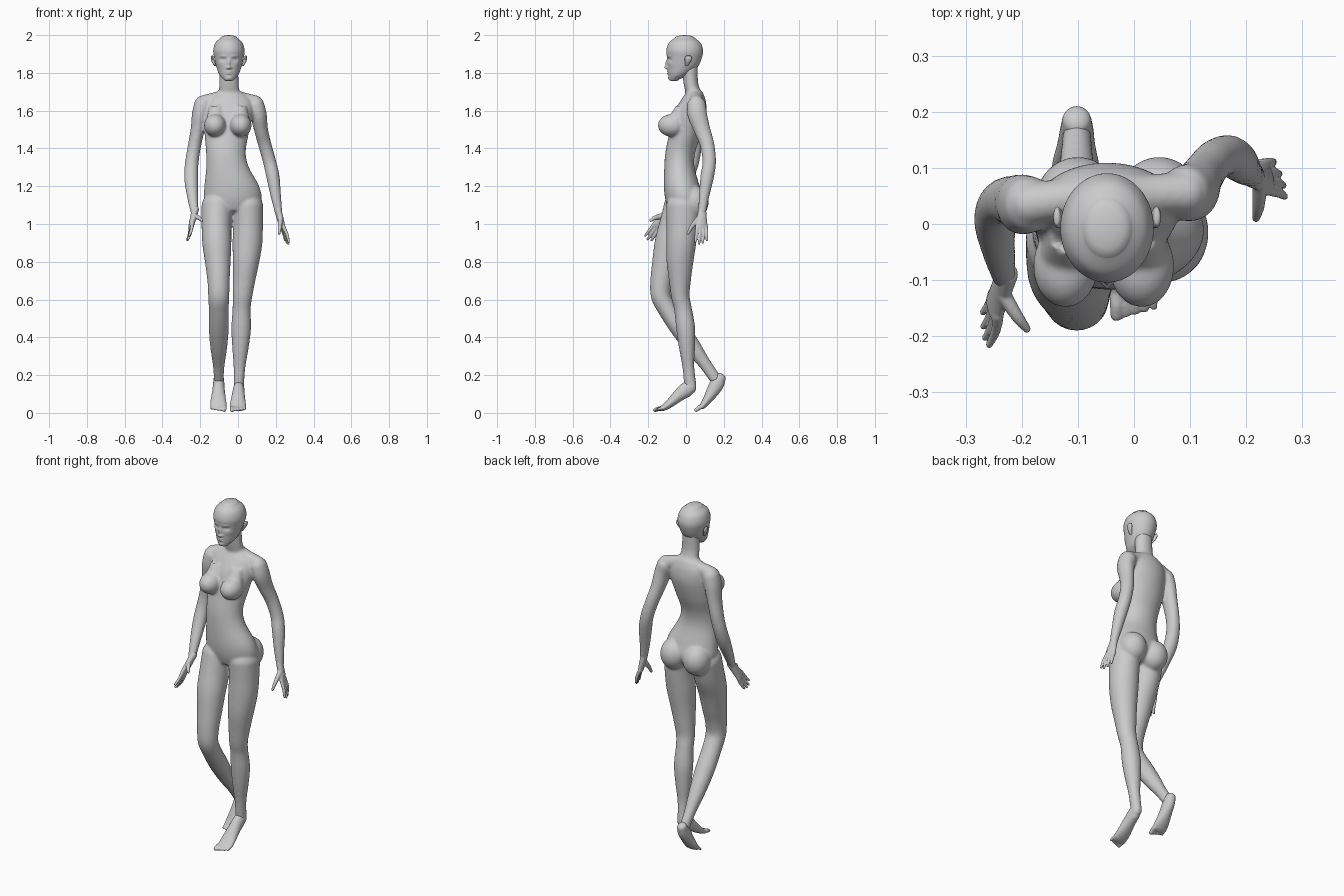
import bpy, bmesh, math
from mathutils import Vector, Matrix

X, Z = Vector((1, 0, 0)), Vector((0, 0, 1))


def spline(pts, sub):
    """Smooth rows of (x, y, z, ra, rb) through the given rows."""
    out = []
    for i in range(len(pts) - 1):
        p0, p1, p2, p3 = (pts[max(0, min(len(pts) - 1, i + k))] for k in (-1, 0, 1, 2))
        for s in range(sub):
            t = s / sub
            out.append([0.5 * (2 * b + (c - a) * t + (2 * a - 5 * b + 4 * c - d) * t * t
                               + (3 * b - a - 3 * c + d) * t ** 3)
                        for a, b, c, d in zip(p0, p1, p2, p3)])
    return out + [list(pts[-1])]


def tube(bm, pts, side=X, flat=False, seg=32, sub=6, cap=0.7):
    """Loft elliptical rings along a path, with domed ends."""
    rows = spline(pts, sub)
    side = Vector(side).normalized()
    c = [Vector(r[:3]) for r in rows]
    frames = []
    for i, r in enumerate(rows):
        t = Z if flat else (c[min(i + 1, len(c) - 1)] - c[max(i - 1, 0)]).normalized()
        frames.append((c[i], t, r[3], r[4]))

    def dome(f, sign):
        o, t, ra, rb = f
        h = cap * min(ra, rb)
        return [(o + t * sign * h * math.sin(a), t, ra * math.cos(a), rb * math.cos(a))
                for a in (0.4, 0.8, 1.15, 1.45)]
    frames = dome(frames[0], -1)[::-1] + frames + dome(frames[-1], 1)
    rings = []
    for o, t, ra, rb in frames:
        a = (side - t * side.dot(t)).normalized()
        b = t.cross(a)
        rings.append([bm.verts.new(o + a * ra * math.cos(2 * math.pi * k / seg)
                                   + b * rb * math.sin(2 * math.pi * k / seg)) for k in range(seg)])
    for r, s in zip(rings, rings[1:]):
        for k in range(seg):
            n = (k + 1) % seg
            bm.faces.new((r[k], r[n], s[n], s[k]))
    bm.faces.new(rings[0][::-1])
    bm.faces.new(rings[-1])


def ball(bm, loc, scale):
    m = Matrix.Translation(loc) @ Matrix.Diagonal((*scale, 1))
    bmesh.ops.create_uvsphere(bm, u_segments=32, v_segments=20, radius=1, matrix=m)


def finish(name, bm, voxel=None, smooth=4):
    """Turn the parts into one object, fused and relaxed."""
    bmesh.ops.recalc_face_normals(bm, faces=bm.faces[:])
    for f in bm.faces:
        f.smooth = True
    me = bpy.data.meshes.new(name)
    bm.to_mesh(me)
    bm.free()
    ob = bpy.data.objects.new(name, me)
    bpy.context.collection.objects.link(ob)
    if voxel:
        m = ob.modifiers.new("fuse", 'REMESH')
        m.mode, m.voxel_size, m.use_smooth_shade = 'VOXEL', voxel, True
        m = ob.modifiers.new("relax", 'SMOOTH')
        m.factor, m.iterations = 0.5, smooth
    return ob


# Body: torso, neck, limbs
bm = bmesh.new()
tube(bm, [(-.03, -.015, 1.08, .125, .08), (-.028, -.01, 1.13, .152, .1),
          (-.033, -.022, 1.2, .145, .095), (-.055, -.035, 1.3, .113, .08),
          (-.064, -.03, 1.38, .105, .079), (-.06, -.003, 1.48, .117, .086),
          (-.05, .02, 1.58, .128, .088), (-.047, .037, 1.65, .12, .068),
          (-.047, .045, 1.695, .075, .045)], flat=True, seg=48, cap=.3)
tube(bm, [(-.19, .035, 1.638, .04, .042), (-.12, .045, 1.662, .036, .036),
          (-.047, .053, 1.68, .04, .036), (.025, .053, 1.662, .036, .036),
          (.095, .055, 1.638, .04, .042)], side=(0, 1, 0))
tube(bm, [(-.047, .05, 1.66, .068, .048), (-.047, .038, 1.7, .056, .042),
          (-.048, .025, 1.75, .051, .039), (-.048, .02, 1.84, .05, .043)], flat=True)
for x in (-.122, .014):
    # chest and seat
    ball(bm, (x, -.075, 1.522), (.058, .074, .06))
    tube(bm, [(x * .9 - .005, -.02, 1.63, .035, .03), (x, -.065, 1.53, .052, .05)], flat=True)
for x in (-.1, .045):
    ball(bm, (x, .04, 1.115), (.076, .08, .088))

arm_right = [(-.185, .035, 1.635, .047, .05), (-.2, .035, 1.58, .044, .054),
             (-.214, .04, 1.5, .037, .047), (-.233, .042, 1.4, .035, .04),
             (-.245, .03, 1.32, .036, .037), (-.248, 0, 1.24, .037, .035),
             (-.24, -.055, 1.14, .029, .027), (-.23, -.1, 1.06, .021, .019)]
arm_left = [(.09, .055, 1.635, .047, .05), (.108, .06, 1.58, .044, .052),
            (.122, .085, 1.5, .037, .044), (.142, .112, 1.42, .035, .038),
            (.167, .123, 1.33, .035, .036), (.185, .112, 1.25, .035, .036),
            (.2, .096, 1.15, .028, .028), (.215, .085, 1.06, .02, .021)]
leg_left = [(.05, -.015, 1.1, .083, .09), (.053, -.018, 1, .079, .085),
            (.05, -.025, .9, .079, .079), (.042, -.032, .8, .07, .071),
            (.032, -.032, .7, .059, .058), (.024, -.03, .62, .052, .049),
            (.019, -.016, .55, .048, .047), (.017, -.002, .45, .052, .05),
            (.013, .005, .35, .044, .043), (.008, .012, .25, .032, .032),
            (.005, .02, .17, .028, .032), (.005, .025, .13, .028, .032)]
leg_right = [(-.11, -.025, 1.1, .083, .09), (-.114, -.052, 1, .079, .088),
             (-.112, -.086, .9, .077, .08), (-.107, -.109, .8, .068, .07),
             (-.103, -.13, .7, .059, .059), (-.102, -.133, .62, .056, .053),
             (-.102, -.1, .55, .053, .05), (-.102, -.035, .45, .053, .05),
             (-.102, .035, .35, .045, .044), (-.102, .1, .26, .032, .033),
             (-.102, .142, .2, .027, .031), (-.102, .155, .18, .027, .03)]
for limb in (arm_right, arm_left, leg_left, leg_right):
    tube(bm, limb)
finish("body", bm, .0065, 10)

# Head: lofted skull, face pushed in and out with soft bumps
bm = bmesh.new()
HX = -.048
tube(bm, [(HX, -.063, 1.765, .028, .026), (HX, -.04, 1.79, .05, .053),
          (HX, -.018, 1.83, .066, .079), (HX, -.008, 1.88, .078, .092),
          (HX, -.007, 1.92, .083, .097), (HX, -.007, 1.96, .071, .083),
          (HX, -.007, 1.985, .044, .053)], flat=True, seg=112, sub=10, cap=.33)
bumps = [(0, 1.828, .009, .008, -.017), (0, 1.85, .007, .018, -.011),
         (.032, 1.871, .014, .008, .011), (.03, 1.889, .018, .006, -.003),
         (.032, 1.871, .008, .005, -.006), (.011, 1.826, .006, .005, -.007),
         (0, 1.806, .016, .004, -.007), (0, 1.796, .014, .004, -.007),
         (0, 1.801, .018, .0022, .004), (0, 1.772, .016, .01, -.004),
         (.045, 1.845, .016, .014, -.003)]
for v in bm.verts:
    if v.co.y < -.03:
        d = abs(v.co.x - HX)
        w = min(1, (-.03 - v.co.y) / .03)
        v.co.y += w * sum(a * math.exp(-((d - x) / sx) ** 2 - ((v.co.z - z) / sz) ** 2)
                          for x, z, sx, sz, a in bumps)
finish("head", bm)

# Ears
for s, label in ((-1, "right"), (1, "left")):
    bm = bmesh.new()
    tube(bm, [(HX + s * .074, .004, 1.84, .006, .008), (HX + s * .082, .008, 1.856, .008, .014),
              (HX + s * .088, .012, 1.875, .008, .019), (HX + s * .089, .012, 1.888, .006, .015)],
         flat=True, seg=20)
    finish("ear_" + label, bm)


def hand(name, wrist, knuckle, tip, spread, thumb):
    """Palm, four fingers and a thumb; spread points to the thumb side."""
    w, k, t, th = map(Vector, (wrist, knuckle, tip, thumb))
    s = Vector(spread).normalized()
    d = (t - k).normalized()
    bm = bmesh.new()
    up = (w - k) * .25
    tube(bm, [(*(w + up), .021, .019), (*w.lerp(k, .4), .027, .017),
              (*k, .034, .013)], side=s)
    for o, ln in ((-1.5, -.016), (-.5, 0), (.5, .006), (1.5, -.004)):
        a = k + s * o * .016 - d * .012
        b = t + s * o * .021 + d * ln
        m = a.lerp(b, .55) + s.cross(d) * 0.004
        tube(bm, [(*a, .0098, .0098), (*m, .0088, .0088), (*b, .0065, .0065)], side=s, seg=14)
    a = w.lerp(k, .3) + s * .012
    m = a.lerp(th, .55) + s * .006
    tube(bm, [(*a, .015, .014), (*m, .012, .011), (*th, .008, .007)], side=s, seg=14)
    finish(name, bm, .0035, 3)


hand("hand_right", (-.23, -.1, 1.06), (-.249, -.15, .985), (-.266, -.192, .918),
     (.2, -.78, .5), (-.19, -.188, 1.018))
hand("hand_left", (.215, .085, 1.06), (.236, .083, .98), (.262, .079, .9),
     (.25, -.95, .05), (.217, .01, .948))


def foot(name, pts, toe_step):
    """Heel-to-ball loft with five toes."""
    bm = bmesh.new()
    tube(bm, pts)
    end = Vector(pts[-1][:3])
    step = Vector(toe_step)
    inner = 1 if end.x < -.05 else -1
    for i in range(5):
        a = end + X * inner * (.031 - i * .0165) - step * .3
        r = .0125 if i == 0 else .0098 - i * .0005
        b = a + step * (1.35 - i * .13)
        m = a.lerp(b, .5) + Z * .003
        tube(bm, [(*a, r, r), (*m, r, r), (*b, r * .9, r * .8)], seg=14)
    finish(name, bm, .004, 4)


foot("foot_left", [(.005, .032, .135, .026, .03), (.004, .005, .125, .03, .04),
                   (.002, -.035, .095, .034, .033), (0, -.08, .055, .041, .024),
                   (0, -.112, .031, .044, .018), (0, -.132, .022, .041, .013)],
     (0, -.032, -.008))
foot("foot_right", [(-.102, .185, .19, .026, .028), (-.102, .165, .155, .03, .038),
                    (-.103, .14, .112, .034, .033), (-.104, .112, .068, .041, .024),
                    (-.104, .092, .042, .044, .018), (-.104, .079, .03, .041, .013)],
     (0, -.026, -.016))
